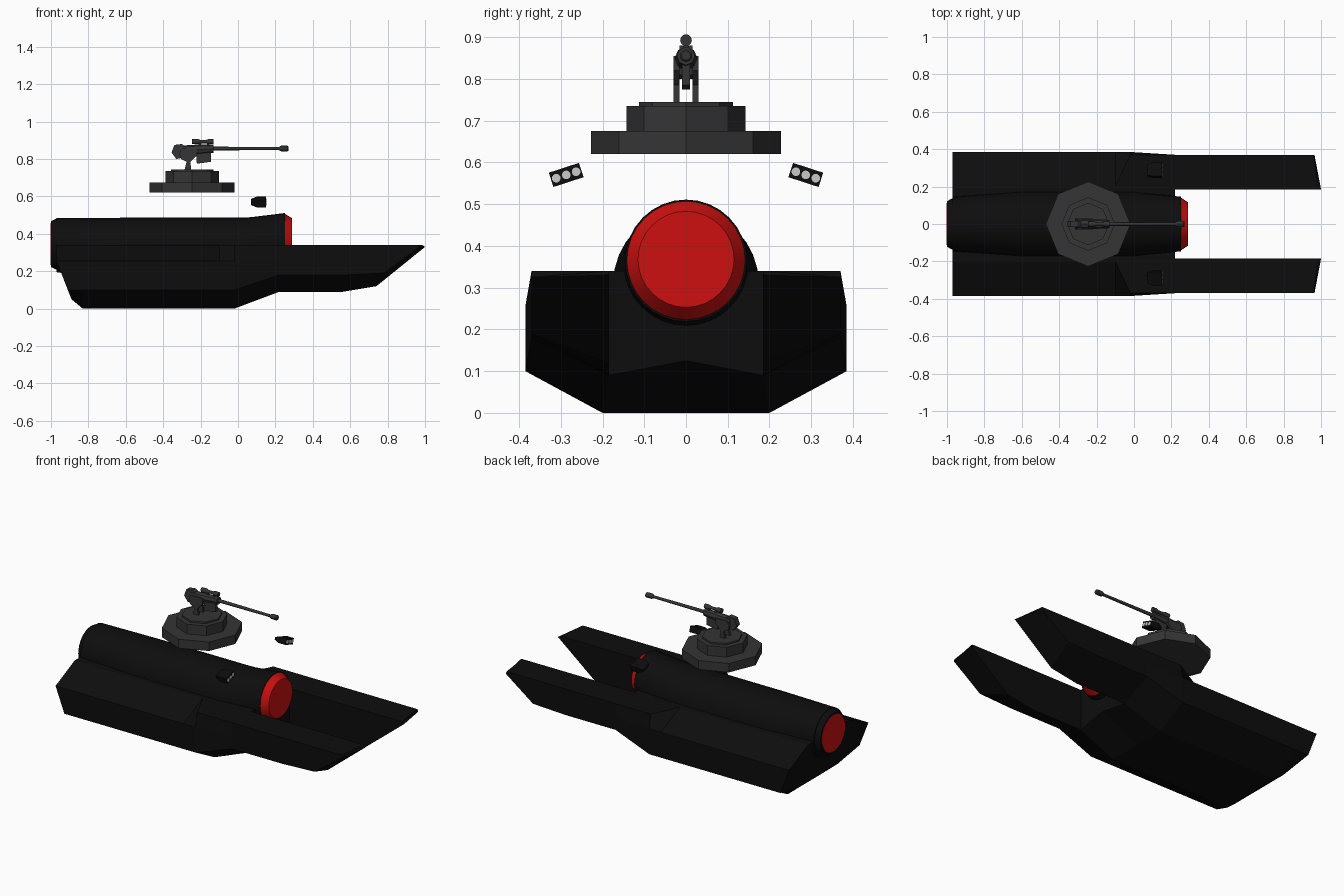
import bpy, bmesh
from math import sin, cos, pi, radians
from mathutils import Vector, Matrix

cube = bpy.data.objects.get("Cube")
if cube:
    bpy.data.objects.remove(cube)


def material(name, rgb):
    m = bpy.data.materials.new(name)
    m.use_nodes = True
    m.diffuse_color = (*rgb, 1)
    m.node_tree.nodes["Principled BSDF"].inputs["Base Color"].default_value = (*rgb, 1)
    return m


BLACK = material("hull black", (0.004, 0.004, 0.004))
GREY = material("gun grey", (0.035, 0.035, 0.035))
RED = material("engine red", (0.62, 0.005, 0.005))
WHITE = material("lamp white", (0.6, 0.6, 0.6))


def loft(name, rings, mat, smooth=False):
    """Skin a list of equal-length closed rings and cap both ends."""
    bm = bmesh.new()
    vs = [[bm.verts.new(p) for p in ring] for ring in rings]
    n = len(vs[0])
    for a, b in zip(vs, vs[1:]):
        for i in range(n):
            j = (i + 1) % n
            bm.faces.new((a[i], a[j], b[j], b[i]))
    caps = [bm.faces.new(vs[0]), bm.faces.new(vs[-1])]
    bmesh.ops.triangulate(bm, faces=caps)
    bmesh.ops.recalc_face_normals(bm, faces=bm.faces)
    me = bpy.data.meshes.new(name)
    bm.to_mesh(me)
    bm.free()
    ob = bpy.data.objects.new(name, me)
    bpy.context.collection.objects.link(ob)
    me.materials.append(mat)
    if smooth:
        bpy.ops.object.select_all(action="DESELECT")
        ob.select_set(True)
        bpy.context.view_layer.objects.active = ob
        bpy.ops.object.shade_smooth_by_angle(angle=radians(30))
    return ob


def tube(name, stations, mat, y=0, n=32, smooth=True):
    """Round body along x from (x, centre z, radius) stations."""
    rings = [[(x, y + r * sin(2 * pi * i / n), z + r * cos(2 * pi * i / n))
              for i in range(n)] for x, z, r in stations]
    return loft(name, rings, mat, smooth)


def octagon(name, x, z0, z1, r, mat):
    rings = [[(x + r * cos(pi * i / 4), r * sin(pi * i / 4), z)
              for i in range(8)] for z in (z0, z1)]
    return loft(name, rings, mat)


def plate(name, outline, y0, y1, mat):
    """Side outline in x, z extruded across y."""
    return loft(name, [[(x, y, z) for x, z in outline] for y in (y0, y1)], mat)


def hull_ring(keel, *half):
    """Mirror half a section; every point is (x, y, z)."""
    top = (half[-1][0], 0, half[-1][2])
    other = [(x, -y, z) for x, y, z in reversed(half)]
    return [keel, *half, top, *other]


# Main hull, from the raked stern to the wall between the prongs
hull = [hull_ring((-.89, 0, .05), (-.89, .2, .05), (-.91, .385, .1),
                  (-.97, .385, .255), (-.97, .2, .34))]
for x, keel, bilge, chine, side, deck in [
    (-.83, 0, (.2, 0), (.385, .1), (.385, .255), (.2, .34)),
    (-.10, 0, (.2, 0), (.385, .1), (.385, .255), (.2, .34)),
    (-.02, 0, (.2, 0), (.385, .1), (.385, .255), (.37, .34)),
    (.22, .125, (.185, .09), (.37, .18), (.37, .26), (.37, .34)),
]:
    hull.append(hull_ring((x, 0, keel), *[(x, *p) for p in (bilge, chine, side, deck)]))
loft("hull", hull, BLACK)

# Twin forward prongs
for s, side in ((1, "left"), (-1, "right")):
    rings = []
    for xi, zi, xo, zo, xt, xn in [
        (.22, .09, .22, .18, .22, .22),
        (.56, .09, .56, .18, .56, .56),
        (.74, .12, .78, .19, .78, .74),
        (1.0, .33, .965, .325, .96, .985),
    ]:
        rings.append([(xi, s * .185, zi), (xo, s * .37, zo),
                      (xt, s * .37, .34), (xn, s * .185, .34)])
    loft(side + "_prong", rings, BLACK)

# Central engine body with its stern ring and red end caps
tube("engine_body", [(-.97, .34, .145), (-.6, .312, .174), (0, .312, .174),
                     (.07, .325, .164), (.25, .365, .146)], BLACK)
tube("stern_ring", [(-1.0, .345, .122), (-.965, .345, .14)], BLACK)
tube("stern_cap", [(-1.0, .345, .112), (-.99, .345, .112)], RED).location.x = -.002
tube("nose_cap", [(.245, .365, .145), (.29, .368, .115)], RED)

# Stepped turret base
TX = -.245
octagon("turret_base", TX, .62, .675, .227, GREY)
octagon("turret_step", TX, .675, .735, .143, GREY)
octagon("turret_top", TX, .735, .745, .113, GREY)

# Gun cradle: two curved arms
arm = [(-.285, .745), (-.25, .745), (-.255, .785), (-.22, .82), (-.22, .855),
       (-.3, .855), (-.315, .83), (-.305, .8), (-.275, .785)]
for s, side in ((1, "left"), (-1, "right")):
    plate(side + "_cradle_arm", arm, s * .016, s * .03, GREY)

# Gun body, breech, magazine and grip
tube("gun_receiver", [(-.31, .845, .026), (-.22, .85, .027), (-.13, .855, .022)],
     GREY, n=8, smooth=False)
plate("breech", [(-.355, .835), (-.34, .875), (-.3, .88), (-.27, .86),
                 (-.28, .81), (-.33, .8)], -.016, .016, GREY)
plate("magazine", [(-.22, .775), (-.145, .785), (-.145, .835), (-.225, .835)],
      -.01, .01, GREY)

# Barrel and muzzle
tube("barrel", [(-.14, .856, .01), (.23, .856, .008)], GREY, n=12)
tube("muzzle", [(.22, .856, .009), (.23, .856, .015), (.265, .856, .015),
                (.27, .856, .011)], GREY, n=12)

# Sight with flared ends, on two mounts
tube("sight", [(-.245, .893, .014), (-.215, .893, .014), (-.2, .893, .009),
               (-.17, .893, .009), (-.155, .893, .014), (-.13, .893, .014)],
     GREY, n=12)
for x in (-.21, -.165):
    plate("sight_mount", [(x, .86), (x + .012, .86), (x + .012, .89), (x, .89)],
          -.006, .006, GREY)

# Tilted lamp clusters: tapered housing with three round lamps
for s, side in ((1, "left"), (-1, "right")):
    place = Matrix.Translation(Vector((.11, s * .287, .57))) @ \
        Matrix.Rotation(radians(-18 * s), 4, "X")
    rings = [[(x, a * w, b * h) for a, b in ((-1, -1), (1, -1), (1, 1), (-1, 1))]
             for x, w, h in ((-.04, .03, .008), (-.01, .038, .018), (.04, .038, .018))]
    loft(side + "_lamp_housing", rings, BLACK).matrix_world = place
    for k in (-1, 0, 1):
        lamp = tube(side + "_lamp", [(.038, 0, .0105), (.042, 0, .0105)],
                    WHITE, y=k * .025, n=12)
        lamp.matrix_world = place
